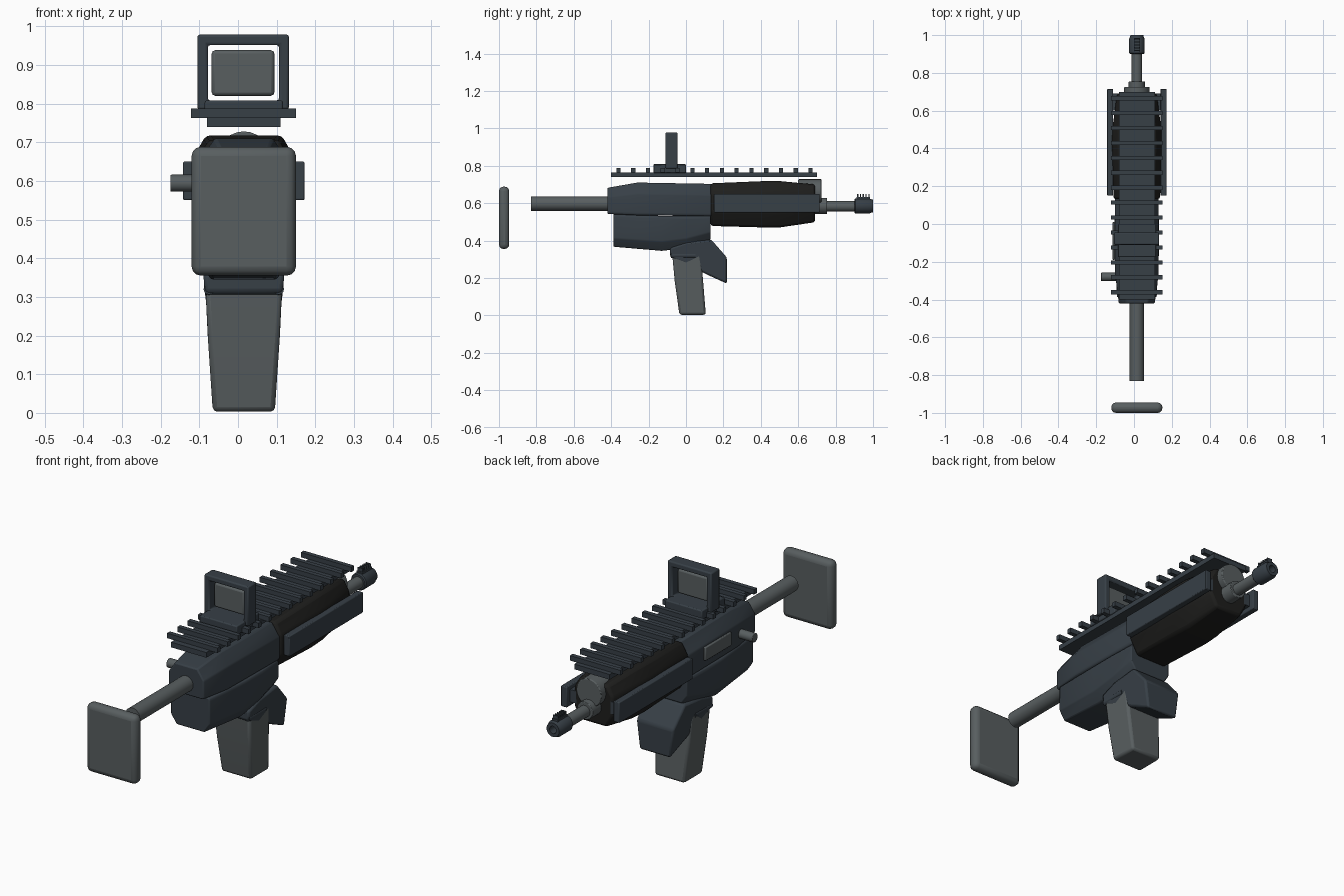
import bpy, bmesh, math
from mathutils import Matrix, Vector

if "Cube" in bpy.data.objects:
    bpy.data.objects.remove(bpy.data.objects["Cube"])

CX = 0.015  # centre plane of the body


def material(name, rgb):
    m = bpy.data.materials.new(name)
    m.diffuse_color = (*rgb, 1)
    m.use_nodes = True
    m.node_tree.nodes["Principled BSDF"].inputs["Base Color"].default_value = m.diffuse_color
    return m


SLATE = material("slate metal", (0.038, 0.050, 0.062))
BLACK = material("black polymer", (0.013, 0.013, 0.012))
GREY = material("grey metal", (0.098, 0.113, 0.117))


def finish(bm, name, mat, bevel=0.0, segs=2):
    bmesh.ops.recalc_face_normals(bm, faces=bm.faces)
    me = bpy.data.meshes.new(name)
    bm.to_mesh(me)
    bm.free()
    me.materials.append(mat)
    ob = bpy.data.objects.new(name, me)
    bpy.context.collection.objects.link(ob)
    if bevel:
        mod = ob.modifiers.new("bevel", 'BEVEL')
        mod.width, mod.segments = bevel, segs
        mod.limit_method, mod.angle_limit = 'ANGLE', math.radians(25)
    bpy.context.view_layer.objects.active = ob
    ob.select_set(True)
    bpy.ops.object.shade_smooth_by_angle(angle=math.radians(35))
    ob.select_set(False)
    return ob


def box(name, mat, x, y, z, bevel=0.0, segs=2):
    bm = bmesh.new()
    size = Vector((x[1] - x[0], y[1] - y[0], z[1] - z[0]))
    mid = Vector((sum(x), sum(y), sum(z))) / 2
    bmesh.ops.create_cube(bm, size=1, matrix=Matrix.Translation(mid) @ Matrix.Diagonal((*size, 1)))
    return finish(bm, name, mat, bevel, segs)


def lathe(name, mat, z, rings, x=CX, sides=24, bevel=0.0):
    """Turned part along y; rings are (y, radius)."""
    bm = bmesh.new()
    loops = [[bm.verts.new((x + r * math.cos(math.tau * i / sides), y,
                            z + r * math.sin(math.tau * i / sides))) for i in range(sides)]
             for y, r in rings]
    skin(bm, loops)
    return finish(bm, name, mat, bevel)


def skin(bm, loops):
    for a, b in zip(loops, loops[1:]):
        n = len(a)
        for i in range(n):
            bm.faces.new((a[i], a[(i + 1) % n], b[(i + 1) % n], b[i]))
    bm.faces.new(loops[0])
    bm.faces.new(loops[-1])


def shell(name, mat, stations, bevel=0.008):
    """Octagonal body along y; station = y, z0, z1, half width, bottom half, top half, bottom cut, top cut."""
    bm = bmesh.new()
    loops = []
    for y, z0, z1, hw, bw, tw, cb, ct in stations:
        half = [(bw, z0), (hw, z0 + cb), (hw, z1 - ct), (tw, z1)]
        pts = half + [(-x, z) for x, z in reversed(half)]
        loops.append([bm.verts.new((CX + x, y, z)) for x, z in pts])
    skin(bm, loops)
    return finish(bm, name, mat, bevel)


def slab(name, mat, profile, width, bevel):
    """Side profile (y, z) given thickness by width(z)."""
    bm = bmesh.new()
    skin(bm, [[bm.verts.new((CX + s * width(z), y, z)) for y, z in profile] for s in (-1, 1)])
    return finish(bm, name, mat, bevel)


# Stock
box("butt_plate", GREY, (-0.12, 0.15), (-1.0, -0.945), (0.355, 0.688), 0.024, 3)
lathe("stock_tube", GREY, 0.597, [(-0.83, 0.038), (-0.40, 0.038)])

# Receiver
shell("upper_receiver", SLATE, [
    (-0.42, 0.542, 0.682, 0.095, 0.09, 0.06, 0.01, 0.05),
    (-0.26, 0.535, 0.71, 0.116, 0.11, 0.075, 0.01, 0.06),
    (0.135, 0.53, 0.703, 0.116, 0.11, 0.075, 0.01, 0.06)])
shell("lower_receiver", SLATE, [
    (-0.388, 0.367, 0.54, 0.105, 0.075, 0.10, 0.045, 0.01),
    (-0.13, 0.345, 0.532, 0.118, 0.085, 0.11, 0.05, 0.01),
    (0.0, 0.36, 0.532, 0.118, 0.085, 0.11, 0.05, 0.01),
    (0.132, 0.405, 0.532, 0.112, 0.085, 0.105, 0.04, 0.01)])
box("ejection_port", GREY, (-0.113, -0.10), (-0.19, 0.01), (0.575, 0.64), 0.004)
lathe("charging_handle", GREY, 0.0, [(0.0, 0.022), (0.08, 0.022)], x=0.0, sides=16,
      bevel=0.003).matrix_world = (Matrix.Translation((-0.175, -0.28, 0.594))
                                   @ Matrix.Rotation(-math.pi / 2, 4, 'Z'))

# Handguard and its side panels
shell("handguard", BLACK, [
    (0.132, 0.478, 0.706, 0.123, 0.08, 0.09, 0.075, 0.055),
    (0.42, 0.47, 0.718, 0.132, 0.085, 0.098, 0.08, 0.06),
    (0.50, 0.47, 0.718, 0.130, 0.08, 0.095, 0.08, 0.06),
    (0.69, 0.498, 0.70, 0.105, 0.07, 0.075, 0.06, 0.05)], 0.012)
for side, s in (("left", -1), ("right", 1)):
    a, b = sorted((CX + s * 0.125, CX + s * 0.157))
    box(side + "_panel", SLATE, (a, b), (0.15, 0.715), (0.55, 0.65), 0.004)
    a, b = sorted((CX + s * 0.09, CX + s * 0.13))
    box(side + "_panel_mount", SLATE, (a, b), (0.60, 0.69), (0.57, 0.63))

# Gas block, barrel and muzzle
lathe("gas_plug", GREY, 0.66, [(0.60, 0.068), (0.725, 0.068)], bevel=0.004)
lathe("barrel_collar", GREY, 0.585, [(0.66, 0.043), (0.755, 0.043)], bevel=0.003)
lathe("barrel", GREY, 0.583, [(0.68, 0.028), (0.91, 0.028)])
lathe("muzzle", SLATE, 0.585, [(0.90, 0.036), (0.905, 0.041), (0.98, 0.041), (0.99, 0.036),
                               (1.0, 0.034), (1.0, 0.018), (0.93, 0.018)])
box("muzzle_sight_base", SLATE, (CX - 0.016, CX + 0.016), (0.912, 0.985), (0.61, 0.632))
for i in range(5):
    y = 0.915 + i * 0.015
    box("muzzle_sight_ridge", SLATE, (CX - 0.013, CX + 0.013), (y, y + 0.006), (0.628, 0.648))

# Top rail
box("rail_base", SLATE, (-0.08, 0.11), (-0.40, 0.70), (0.74, 0.765))
for i in range(14):
    y = -0.361 + i * 0.079
    box("rail_tooth", SLATE, (-0.121, 0.15), (y - 0.011, y + 0.011), (0.763, 0.787))

# Sight: foot, square frame and pane
box("sight_foot", SLATE, (-0.086, 0.116), (-0.175, 0.0), (0.762, 0.808), 0.005)
bm = bmesh.new()
loops = []
for x0, x1, z0, z1, y in ((-0.105, 0.132, 0.785, 0.978, -0.11), (-0.105, 0.132, 0.785, 0.978, -0.045),
                          (-0.078, 0.106, 0.808, 0.951, -0.045), (-0.078, 0.106, 0.808, 0.951, -0.11)):
    loops.append([bm.verts.new((x, y, z)) for x, z in ((x0, z0), (x1, z0), (x1, z1), (x0, z1))])
for a, b in zip(loops, loops[1:] + loops[:1]):
    for i in range(4):
        bm.faces.new((a[i], a[(i + 1) % 4], b[(i + 1) % 4], b[i]))
finish(bm, "sight_frame", SLATE, 0.006)
box("sight_pane", GREY, (-0.068, 0.094), (-0.088, -0.068), (0.82, 0.938), 0.009)

# Forward guard wedge and grip
slab("guard_wedge", SLATE,
     [(-0.085, 0.36), (0.0, 0.39), (0.135, 0.405), (0.218, 0.31), (0.218, 0.17), (0.13, 0.21), (-0.085, 0.312)],
     lambda z: 0.083 + 0.022 * min(1, max(0, (z - 0.17) / 0.17)), 0.01)
slab("grip", GREY,
     [(-0.075, 0.34), (0.08, 0.34), (0.09, 0.2), (0.106, 0.003), (-0.035, 0.003), (-0.06, 0.18)],
     lambda z: 0.08 + 0.02 * min(1, z / 0.3), 0.012)
# Guard pins
for s in (-1, 1):
    lathe("guard_pin", SLATE, 0.32, [(-0.08, 0.014), (0.05, 0.014)], x=CX + s * 0.09, sides=12)
